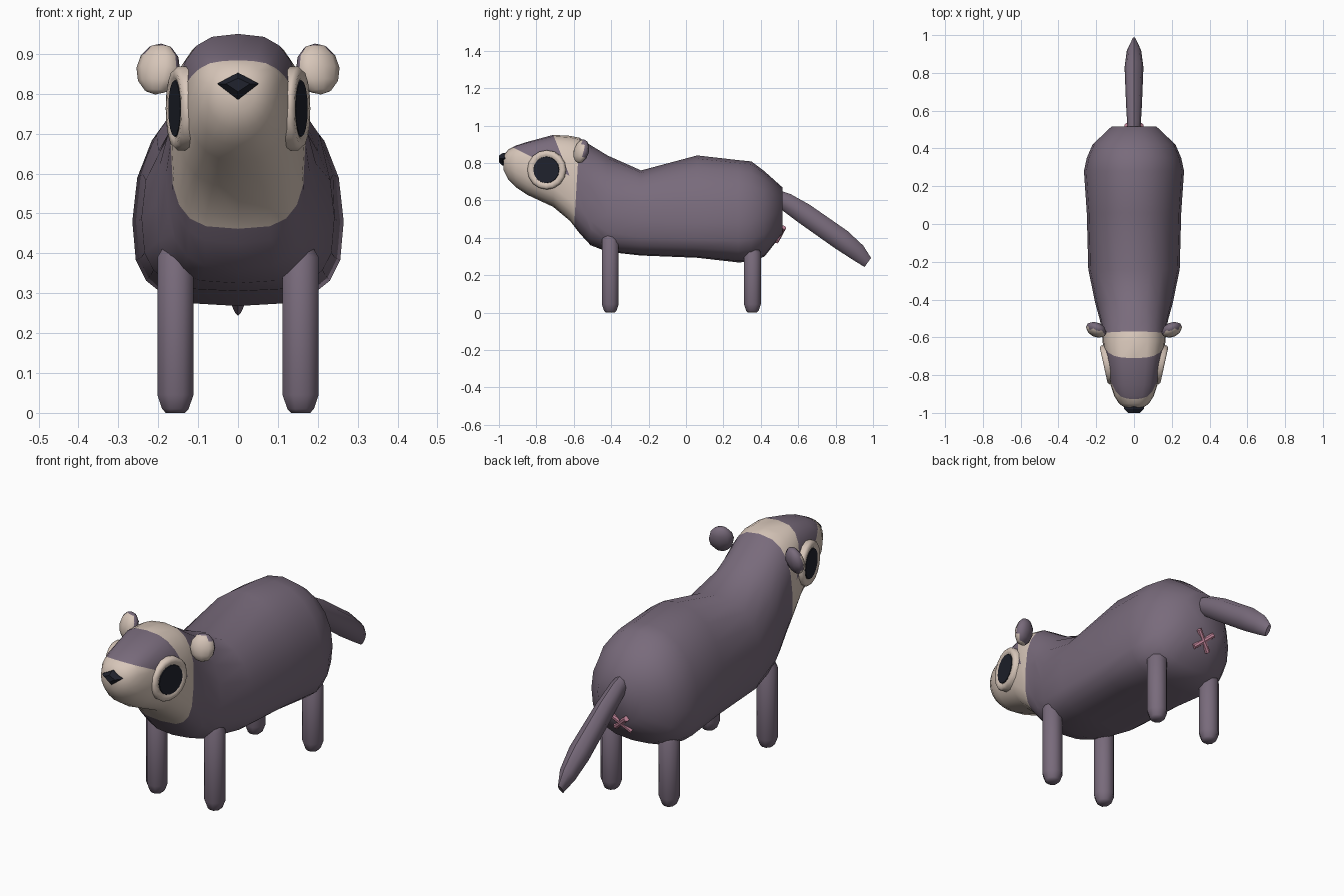
import bpy, bmesh, math
from mathutils import Vector, Matrix

cube = bpy.data.objects.get("Cube")
if cube:
    bpy.data.objects.remove(cube, do_unlink=True)


def material(name, rgb):
    m = bpy.data.materials.new(name)
    m.use_nodes = True
    m.diffuse_color = (*rgb, 1)
    m.node_tree.nodes["Principled BSDF"].inputs["Base Color"].default_value = (*rgb, 1)
    return m


FUR = material("dark_fur", (0.19, 0.147, 0.2))
CREAM = material("cream_fur", (0.68, 0.565, 0.485))
BLACK = material("black", (0.014, 0.016, 0.026))
PINK = material("pink", (0.6, 0.26, 0.36))


def finish(name, bm, mats, angle=40):
    bmesh.ops.recalc_face_normals(bm, faces=bm.faces[:])
    mesh = bpy.data.meshes.new(name)
    bm.to_mesh(mesh)
    bm.free()
    for m in mats:
        mesh.materials.append(m)
    ob = bpy.data.objects.new(name, mesh)
    bpy.context.collection.objects.link(ob)
    bpy.ops.object.select_all(action='DESELECT')
    ob.select_set(True)
    bpy.context.view_layer.objects.active = ob
    bpy.ops.object.shade_smooth_by_angle(angle=math.radians(angle))
    return ob


def loft(rings):
    """Skin a list of equal-length point rings and cap both ends."""
    bm = bmesh.new()
    vs = [[bm.verts.new(p) for p in r] for r in rings]
    n = len(vs[0])
    for a, b in zip(vs, vs[1:]):
        for i in range(n):
            j = (i + 1) % n
            bm.faces.new((a[i], a[j], b[j], b[i]))
    bm.faces.new(vs[0])
    bm.faces.new(vs[-1])
    return bm


# Body and head: y, top, bottom, half width, height of widest point, upper and lower squareness
SECTIONS = [
    (-0.975, 0.84, 0.76, 0.045, 0.80, 2.0, 2.0),
    (-0.95, 0.872, 0.71, 0.08, 0.80, 2.3, 2.0),
    (-0.91, 0.893, 0.67, 0.105, 0.79, 2.7, 2.2),
    (-0.85, 0.912, 0.63, 0.125, 0.77, 2.8, 2.3),
    (-0.71, 0.95, 0.565, 0.152, 0.74, 2.8, 2.6),
    (-0.62, 0.945, 0.49, 0.167, 0.70, 2.8, 3.2),
    (-0.57, 0.935, 0.425, 0.17, 0.67, 2.6, 3.2),
    (-0.51, 0.895, 0.36, 0.18, 0.60, 2.4, 3.0),
    (-0.42, 0.84, 0.325, 0.205, 0.52, 2.1, 3.0),
    (-0.24, 0.76, 0.305, 0.242, 0.49, 2.2, 3.2),
    (0.06, 0.84, 0.293, 0.25, 0.48, 2.1, 3.2),
    (0.28, 0.815, 0.268, 0.265, 0.48, 2.1, 3.0),
    (0.35, 0.808, 0.272, 0.25, 0.48, 2.1, 2.8),
    (0.42, 0.755, 0.30, 0.22, 0.50, 2.1, 2.6),
    (0.515, 0.67, 0.42, 0.12, 0.54, 2.0, 2.0),
]


def section(y, top, bottom, w, zm, pu, pl, n=20):
    ring = []
    for i in range(n):
        a = 2 * math.pi * i / n
        c, s = math.cos(a), math.sin(a)
        p, h = (pu, top - zm) if s >= 0 else (pl, zm - bottom)
        ring.append((math.copysign(w * abs(c) ** (2 / p), c), y,
                     zm + math.copysign(h * abs(s) ** (2 / p), s)))
    return ring


bm = loft([section(*s) for s in SECTIONS])
# Cut the face markings: rear edge of cream, rear edge of mask, lower edge of mask
cuts = [(Vector((0, -0.57, 0.93)), Vector((0, 1, -0.06))),
        (Vector((0, -0.71, 0.95)), Vector((0, 1, 0.4))),
        (Vector((0, -0.93, 0.885)), Vector((0, -0.5, -1)))]
for co, no in cuts:
    faces = [f for f in bm.faces if f.calc_center_median().y < -0.5]
    geom = faces + list({e for f in faces for e in f.edges}) + list({v for f in faces for v in f.verts})
    bmesh.ops.bisect_plane(bm, geom=geom, dist=1e-5, plane_co=co, plane_no=no)
for f in bm.faces:
    c = f.calc_center_median()
    ahead = [(c - co).dot(no) < 0 for co, no in cuts]
    f.material_index = 1 if ahead[0] and not (ahead[1] and ahead[2]) else 0
finish("body", bm, [FUR, CREAM], 50)


# Tail: flattened tube sloping down and back
def tail_ring(y, z, rx, rz, n=8):
    d = Vector((0, 0.58, 0.815))
    return [Vector((rx * math.cos(a), y, z)) + d * rz * math.sin(a)
            for a in (2 * math.pi * i / n for i in range(n))]


TAIL = [(0.46, 0.63, 0.03, 0.035), (0.53, 0.595, 0.036, 0.048), (0.63, 0.53, 0.042, 0.056),
        (0.83, 0.39, 0.05, 0.057), (0.92, 0.32, 0.038, 0.047), (0.972, 0.268, 0.010, 0.03)]
finish("tail", loft([tail_ring(*t) for t in TAIL]), [FUR], 50)


# Legs
def leg(name, x, y, top):
    profile = [(0, 0.026), (0.01, 0.036), (0.045, 0.049), (top - 0.03, 0.049), (top, 0.03)]
    rings = [[(x + r * math.cos(a), y + r * math.sin(a), z)
              for a in (math.pi * (i + 0.5) / 4 for i in range(8))] for z, r in profile]
    finish(name, loft(rings), [FUR], 50)


# Ear: flattened ball, cream on the inner side
def ear(name, side):
    bm = bmesh.new()
    bmesh.ops.create_uvsphere(bm, u_segments=10, v_segments=6, radius=1)
    bm.transform(Matrix.Translation((side * 0.2, -0.56, 0.862))
                 @ Matrix.Rotation(side * math.radians(25), 4, 'Z')
                 @ Matrix.Rotation(math.radians(-15), 4, 'X')
                 @ Matrix.Diagonal((0.058, 0.036, 0.066, 1)))
    bm.normal_update()
    look = Vector((side * 0.25, -0.85, -0.45))
    for f in bm.faces:
        f.material_index = 1 if f.normal.dot(look) > 0.15 else 0
    finish(name, bm, [FUR, CREAM], 50)


# Eye: cream rim and dark disc, both turned a little forward
def eye(label, side):
    n = 16
    out = Vector((side, -0.22, 0)).normalized()
    along = Vector((0, 0, 1)).cross(out)
    centre = Vector((side * 0.147, -0.745, 0.763))

    def ring(r, h):
        return [centre + out * h + r * (along * math.cos(a) + Vector((0, 0, 1)) * math.sin(a))
                for a in (2 * math.pi * i / n for i in range(n))]
    finish(label + "_eye_rim",
           loft([ring(0.105, -0.03), ring(0.105, 0.004), ring(0.096, 0.014),
                 ring(0.078, 0.014), ring(0.07, 0.008)]), [CREAM], 50)
    finish(label + "_eye", loft([ring(0.072, 0.006), ring(0.07, 0.013)]), [BLACK], 30)


for label, side in (("left", 1), ("right", -1)):
    leg(label + "_front_leg", side * 0.157, -0.405, 0.42)
    leg(label + "_back_leg", side * 0.157, 0.355, 0.35)
    ear(label + "_ear", side)
    eye(label, side)

# Nose: faceted diamond
nose = [[(-w, y, 0.825), (0, y, 0.825 - d), (w, y, 0.825), (0, y, 0.825 + u)]
        for y, w, u, d in ((-1.0, 0.03, 0.014, 0.02), (-0.98, 0.052, 0.028, 0.04),
                           (-0.94, 0.052, 0.028, 0.04))]
finish("nose", loft(nose), [BLACK], 20)

# Pink cross under the tail
for i, turn in enumerate((45, -45)):
    bm = bmesh.new()
    bmesh.ops.create_cone(bm, cap_ends=True, segments=8, radius1=0.013, radius2=0.013, depth=0.12)
    bm.transform(Matrix.Translation((0, 0.503, 0.418))
                 @ Matrix.Rotation(math.radians(-28), 4, 'X')
                 @ Matrix.Rotation(math.radians(turn), 4, 'Y'))
    finish("rear_cross_bar_%d" % (i + 1), bm, [PINK], 40)
